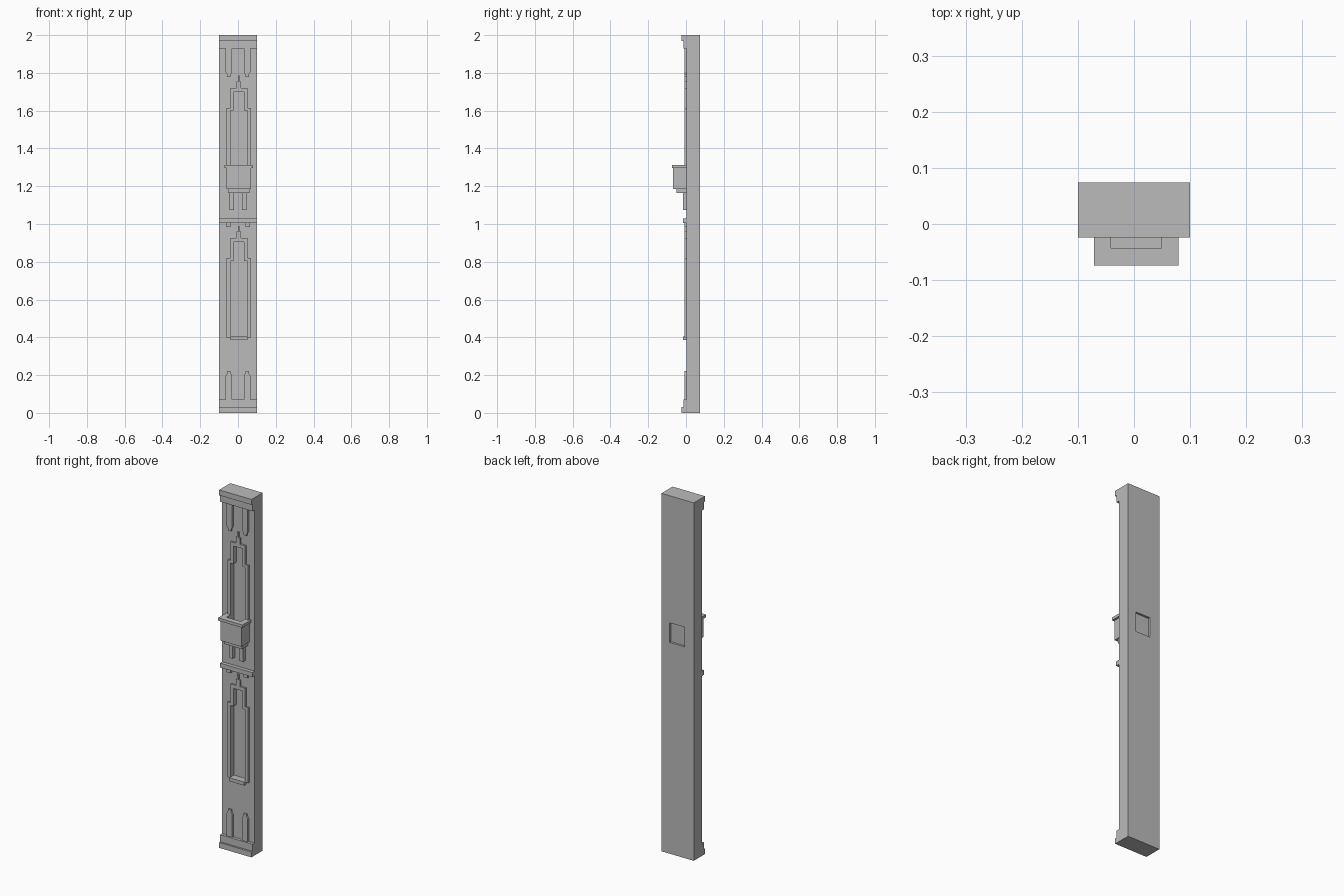
import bpy
import bmesh
from mathutils import Vector

old = bpy.data.objects.get("Cube")
if old:
    bpy.data.objects.remove(old, do_unlink=True)

stone = bpy.data.materials.new("grey_stone")
stone.use_nodes = True
GREY = (0.5, 0.5, 0.5, 1)
stone.diffuse_color = GREY
stone.node_tree.nodes["Principled BSDF"].inputs["Base Color"].default_value = GREY

FRONT, BACK = 0.003, 0.074     # wall planes
CX = 0.004                     # centre line of the ornaments
STOREY = 0.795                 # height between the two windows


def prism(name, pts, axis, lo, hi):
    """Extrude a 2D outline along y (points are x, z) or z (points are x, y)."""
    bm = bmesh.new()
    put = (lambda a, b: (a, lo, b)) if axis == "y" else (lambda a, b: (a, b, lo))
    face = bm.faces.new([bm.verts.new(put(a, b)) for a, b in pts])
    ext = bmesh.ops.extrude_face_region(bm, geom=[face])
    move = Vector((0, hi - lo, 0)) if axis == "y" else Vector((0, 0, hi - lo))
    bmesh.ops.translate(bm, vec=move,
                        verts=[v for v in ext["geom"] if isinstance(v, bmesh.types.BMVert)])
    bmesh.ops.recalc_face_normals(bm, faces=bm.faces)
    mesh = bpy.data.meshes.new(name)
    bm.to_mesh(mesh)
    bm.free()
    mesh.materials.append(stone)
    ob = bpy.data.objects.new(name, mesh)
    bpy.context.collection.objects.link(ob)
    return ob


def box(name, x0, x1, y0, y1, z0, z1):
    return prism(name, [(x0, z0), (x1, z0), (x1, z1), (x0, z1)], "y", y0, y1)


def mirrored(half):
    """Close a right-hand outline with its reflection about the centre line."""
    return [(CX + a, b) for a, b in half] + [(CX - a, b) for a, b in reversed(half)]


def cut(target, cutter):
    cutter.hide_render = True
    mod = target.modifiers.new("cut", "BOOLEAN")
    mod.operation = "DIFFERENCE"
    mod.solver = "EXACT"
    mod.object = cutter
    bpy.context.view_layer.objects.active = target
    bpy.ops.object.modifier_apply(modifier=mod.name)
    bpy.data.objects.remove(cutter, do_unlink=True)


# Wall slab
wall = box("wall", -0.1, 0.1, FRONT, BACK, 0, 2)

# Stepped windows: raised frame around a sunken panel
outer = [(0.064, 0.40), (0.064, 0.82), (0.045, 0.82), (0.045, 0.925),
         (0.013, 0.925), (0.013, 0.96), (0.004, 0.96), (0.004, 0.99)]
inner = [(0.045, 0.40), (0.045, 0.805), (0.028, 0.805), (0.028, 0.905)]
for label, dz in (("lower", 0), ("upper", STOREY)):
    out = [(a, b + dz) for a, b in outer]
    opening = [(a, b + dz) for a, b in inner]
    frame = mirrored(out) + [(CX - a, b) for a, b in opening] \
        + [(CX + a, b) for a, b in reversed(opening)]
    prism(label + "_window_frame", frame, "y", -0.007, FRONT)
    opening[0] = (0.045, 0.385 + dz)
    cut(wall, prism("opening_cutter", mirrored(opening), "y", -0.05, 0.022))
box("window_sill", CX - 0.045, CX + 0.045, -0.017, 0.022, 0.385, 0.405)

# Shallow niche in the back
cut(wall, box("niche_cutter", CX - 0.045, CX + 0.045, 0.062, 0.1, 1.18, 1.29))

# Base, cornice and the pointed strips next to them
for label, at in (("base", lambda z: z), ("cornice", lambda z: 2 - z)):
    box(label + "_outer_band", -0.1, 0.1, -0.024, FRONT, *sorted((at(0), at(0.03))))
    box(label + "_inner_band", -0.1, 0.1, -0.014, FRONT, *sorted((at(0.03), at(0.07))))
    for side, sx in (("left", 1), ("right", -1)):
        strip = [(-0.017, 0.07), (0.017, 0.07), (0.017, 0.197), (0.009, 0.212),
                 (0.009, 0.222), (-0.009, 0.222), (-0.009, 0.212), (-0.017, 0.197)]
        prism(f"{label}_{side}_strip", [(sx * 0.048 + a, at(b)) for a, b in strip],
              "y", -0.007, FRONT)

# Middle band with small tabs under it
box("middle_band", -0.1, 0.1, -0.017, FRONT, 1.005, 1.03)
for side, sx in (("left", 1), ("right", -1)):
    x = sx * 0.052
    box(side + "_band_tab", x - 0.012, x + 0.012, -0.008, FRONT, 0.985, 1.005)

# Balcony: open tray, rail, stepped floor and two brackets
for name, w, y, z0, z1 in (("balcony_walls", 0.064, -0.068, 1.185, 1.296),
                           ("balcony_rail", 0.075, -0.074, 1.296, 1.312)):
    ring = [(-w, FRONT), (-w, y), (w, y), (w, FRONT),
            (0.045, FRONT), (0.045, -0.043), (-0.045, -0.043), (-0.045, FRONT)]
    prism(name, [(CX + a, b) for a, b in ring], "z", z0, z1)
box("balcony_floor", CX - 0.056, CX + 0.056, -0.05, FRONT, 1.163, 1.185)
for side, sx in (("left", 1), ("right", -1)):
    x = sx * 0.033
    box(side + "_balcony_bracket", x - 0.011, x + 0.011, -0.017, FRONT, 1.075, 1.163)
